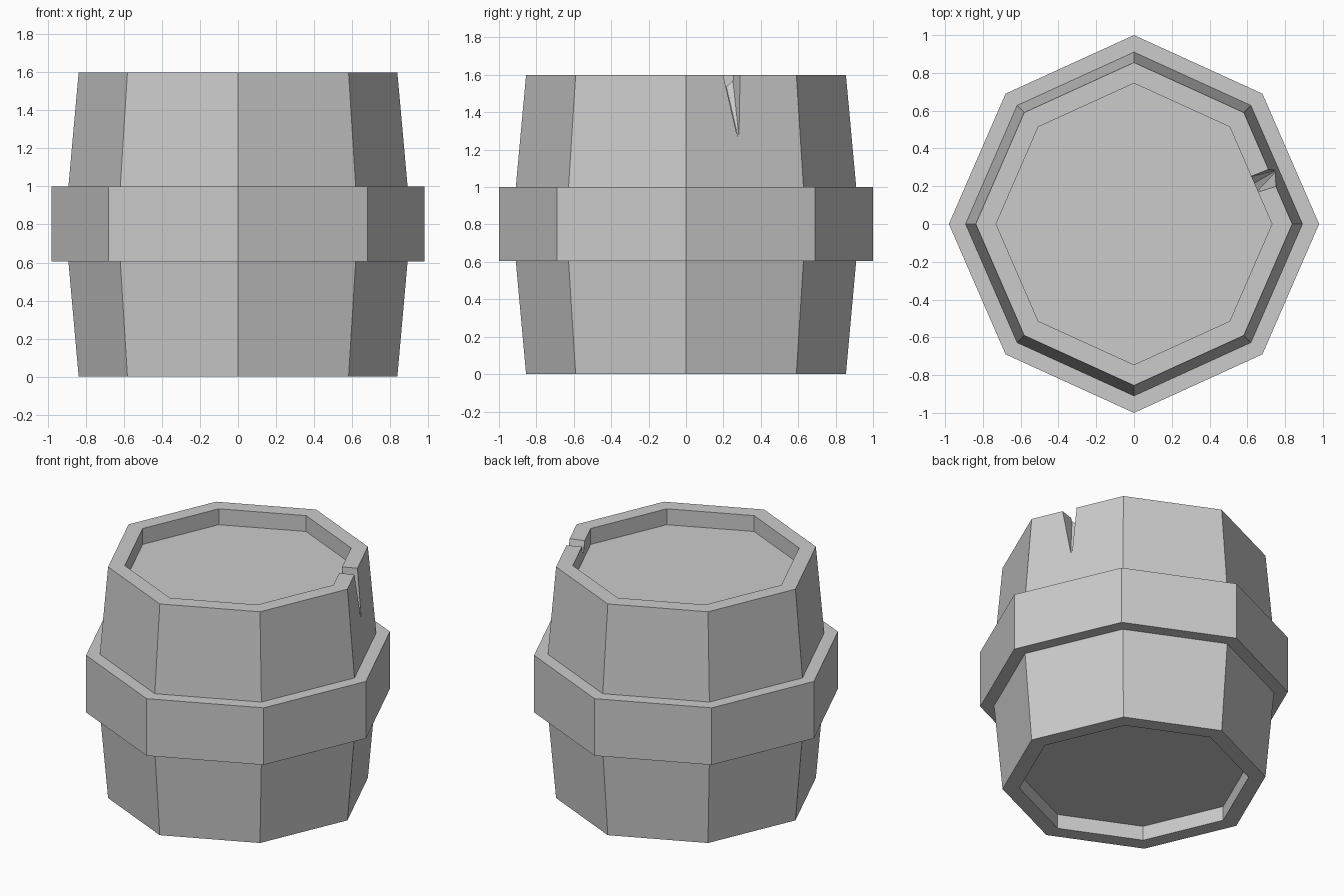
import bpy, bmesh
from mathutils import Vector

if "Cube" in bpy.data.objects:
    bpy.data.objects.remove(bpy.data.objects["Cube"])

# Eight-sided outline, slightly narrower in x
OUTLINE = [(0.98, 0), (0.68, 0.69), (0, 1), (-0.68, 0.69),
           (-0.98, 0), (-0.68, -0.69), (0, -1), (0.68, -0.69)]


def finish(bm, name):
    bmesh.ops.recalc_face_normals(bm, faces=bm.faces)
    mesh = bpy.data.meshes.new(name)
    bm.to_mesh(mesh)
    bm.free()
    obj = bpy.data.objects.new(name, mesh)
    bpy.context.collection.objects.link(obj)
    return obj


def loft(name, profile, closed=False):
    """Sweep a (scale, z) profile around the outline; cap the ends or close the loop."""
    bm = bmesh.new()
    rings = [[bm.verts.new((x * s, y * s, z)) for x, y in OUTLINE] for s, z in profile]
    pairs = list(zip(rings, rings[1:]))
    if closed:
        pairs.append((rings[-1], rings[0]))
    else:
        bm.faces.new(rings[0])
        bm.faces.new(rings[-1])
    for a, b in pairs:
        for i in range(8):
            j = (i + 1) % 8
            bm.faces.new((a[i], a[j], b[j], b[i]))
    return finish(bm, name)


# Barrel staves with recessed lid and base
barrel = loft("barrel_body", [(0.745, 0.10), (0.745, 0), (0.855, 0), (0.91, 0.605),
                              (0.91, 1.0), (0.855, 1.6), (0.745, 1.6), (0.745, 1.49)])

# Wide hoop around the middle
loft("hoop", [(1, 0.605), (1, 1.0), (0.90, 1.0), (0.90, 0.605)], closed=True)

# Wedge cutter for the chipped rim: outer and inner triangles, tip last
outer = [Vector(p) for p in ((0.75, 0.20, 1.6), (0.713, 0.288, 1.6), (0.744, 0.278, 1.27))]
inner = [Vector(p) for p in ((0.65, 0.18, 1.6), (0.623, 0.24, 1.6), (0.635, 0.215, 1.54))]
bm = bmesh.new()
for near, far in ((outer, inner), (inner, outer)):
    tri = [p + (p - q) * 0.15 for p, q in zip(near, far)]
    for p in (tri[0], tri[1]):
        bm.verts.new(p + (p - tri[2]) * (0.12 if near is outer else 0.5))
    bm.verts.new(tri[2])
bmesh.ops.convex_hull(bm, input=bm.verts)
cutter = finish(bm, "chip_cutter")
cutter.hide_render = True
cutter.hide_viewport = True

chip = barrel.modifiers.new("chip", 'BOOLEAN')
chip.operation = 'DIFFERENCE'
chip.solver = 'EXACT'
chip.object = cutter
